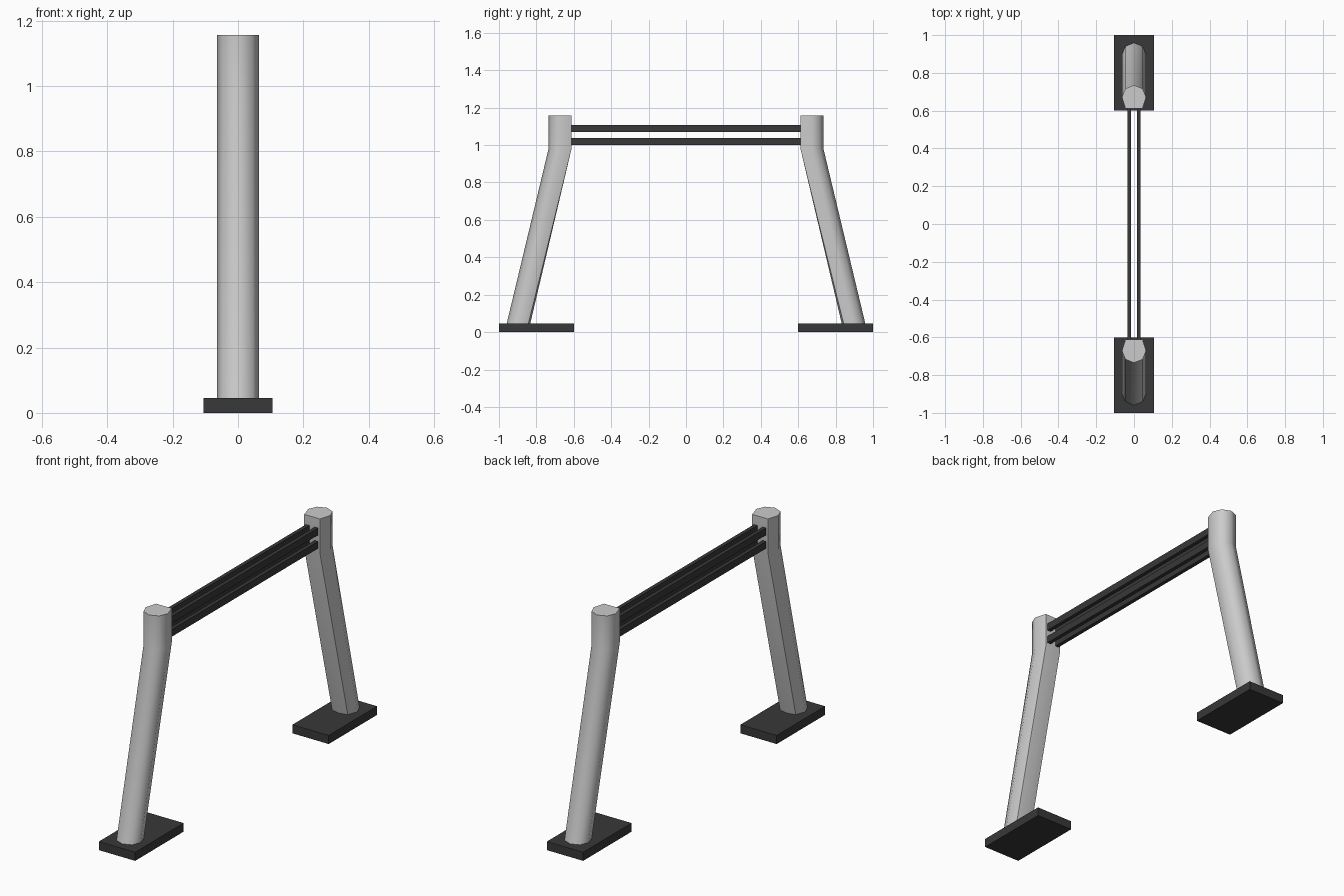
import bpy, bmesh, math

if "Cube" in bpy.data.objects:
    bpy.data.objects.remove(bpy.data.objects["Cube"])

dark = bpy.data.materials.new("dark")
dark.diffuse_color = (0.04, 0.04, 0.04, 1)
dark.use_nodes = True
dark.node_tree.nodes["Principled BSDF"].inputs["Base Color"].default_value = dark.diffuse_color


def add_object(name, bm, mat=None):
    bmesh.ops.recalc_face_normals(bm, faces=bm.faces)
    mesh = bpy.data.meshes.new(name)
    bm.to_mesh(mesh)
    bm.free()
    obj = bpy.data.objects.new(name, mesh)
    bpy.context.collection.objects.link(obj)
    if mat:
        mesh.materials.append(mat)
    return obj


def box(name, x, y, z, mat):
    bm = bmesh.new()
    bmesh.ops.create_cube(bm, size=1)
    for v in bm.verts:
        v.co = [r[0] + (c + 0.5) * (r[1] - r[0]) for c, r in zip(v.co, (x, y, z))]
    return add_object(name, bm, mat)


def leg(name, side):
    # Octagonal tube: leaning part, bend, then an upright top with a flat inner face
    bm = bmesh.new()
    rings = []
    for cy, z, inner in ((0.897, 0.04, 0.063), (0.672, 0.98, 0.06), (0.672, 1.157, 0.06)):
        ring = []
        for i in range(8):
            a = i * math.pi / 4
            x, y = 0.064 * math.cos(a), 0.063 * math.sin(a)
            if i == 6:
                y = -inner
            elif i in (5, 7):
                y = 0.05 - inner - 0.04 if z < 0.5 else -inner
            ring.append(bm.verts.new((x, side * (cy + y), z)))
        rings.append(ring)
    for low, high in zip(rings, rings[1:]):
        for i in range(8):
            j = (i + 1) % 8
            bm.faces.new((low[i], low[j], high[j], high[i]))
    bm.faces.new(rings[0])
    bm.faces.new(rings[-1])
    obj = add_object(name, bm)
    bpy.ops.object.select_all(action='DESELECT')
    obj.select_set(True)
    bpy.context.view_layer.objects.active = obj
    bpy.ops.object.shade_smooth_by_angle(angle=math.radians(50))


# Feet and legs at both ends
for side, label in ((-1, "front"), (1, "back")):
    box(label + "_foot_plate", (-0.105, 0.105),
        sorted((side * 0.6, side * 1.0)), (0, 0.045), dark)
    leg(label + "_leg", side)

# Two pairs of rails between the legs
for z, level in ((1.0, "lower"), (1.07, "upper")):
    for x, label in ((-0.025, "left"), (0.025, "right")):
        box(f"{level}_{label}_rail", (x - 0.01, x + 0.01), (-0.615, 0.615), (z, z + 0.037), dark)
